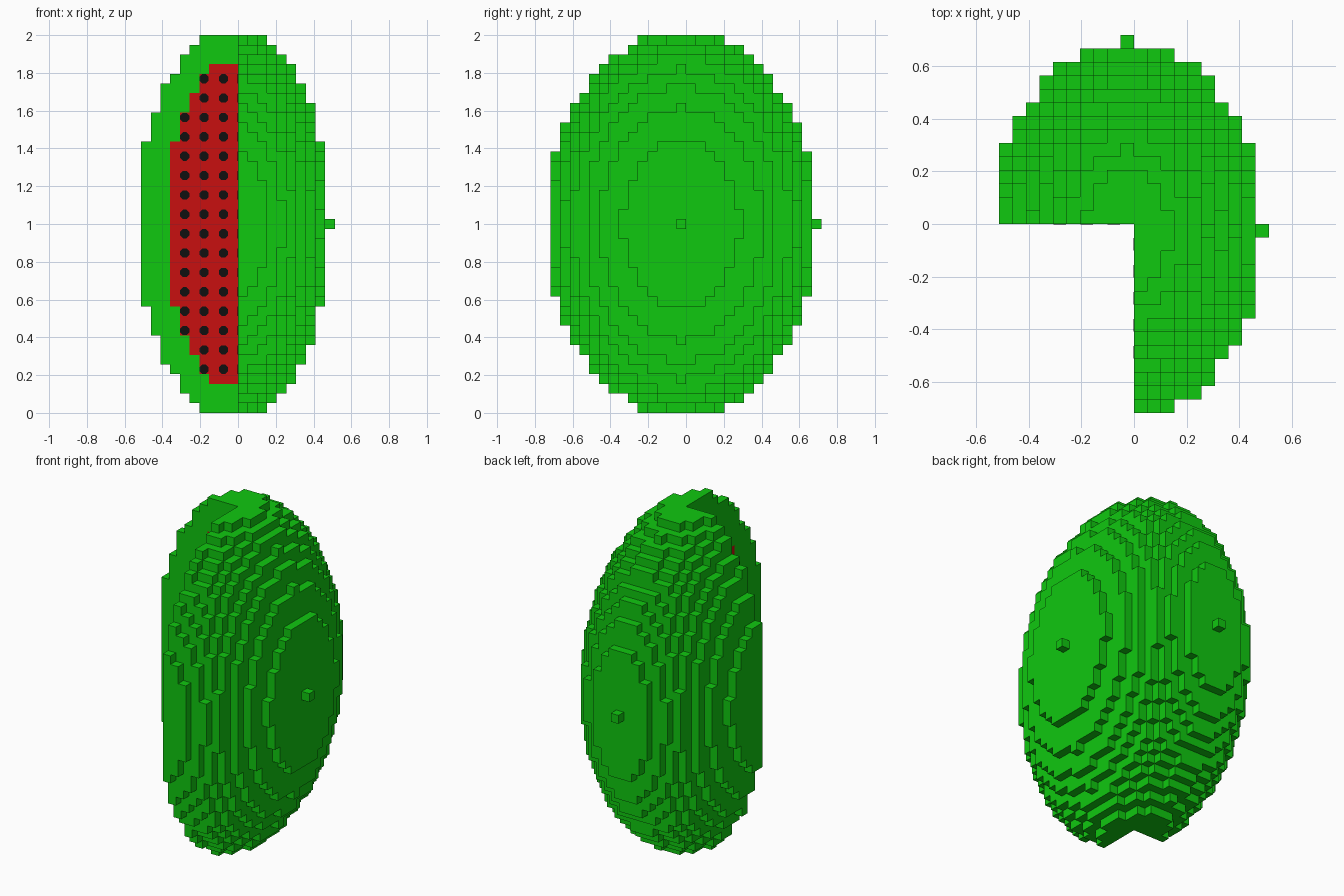
import bpy, bmesh, math
from mathutils import Matrix, Vector

cube = bpy.data.objects.get("Cube")
if cube:
    bpy.data.objects.remove(cube, do_unlink=True)

S = 2 / 39                  # block size
RIND = (10, 14, 20)         # outer radii in blocks
FLESH = (7, 11, 17)         # inner radii in blocks


def material(name, rgb):
    m = bpy.data.materials.new(name)
    m.use_nodes = True
    m.diffuse_color = (*rgb, 1)
    m.node_tree.nodes["Principled BSDF"].inputs["Base Color"].default_value = (*rgb, 1)
    return m


GREEN = material("rind green", (0.005, 0.58, 0.005))
RED = material("flesh red", (0.58, 0.005, 0.005))
BLACK = material("seed black", (0.005, 0.005, 0.005))


def inside(c, radii):
    return sum((a / r) ** 2 for a, r in zip(c, radii)) <= 1


def solid(c):
    # Block ellipsoid with the front quarter cut away
    return inside(c, RIND) and not (c[0] <= 0 and c[1] <= 0)


def centre(c):
    return Vector(((c[0] - 0.5) * S, (c[1] - 0.5) * S, 1 + c[2] * S))


def finish(name, bm, mat):
    bmesh.ops.remove_doubles(bm, verts=bm.verts, dist=1e-5)
    me = bpy.data.meshes.new(name)
    bm.to_mesh(me)
    bm.free()
    me.materials.append(mat)
    ob = bpy.data.objects.new(name, me)
    bpy.context.collection.objects.link(ob)


def add_face(bm, c, axis, sign):
    # One square side of a block, wound to face outwards
    n, u, v = Vector(), Vector(), Vector()
    n[axis], u[(axis + 1) % 3], v[(axis + 2) % 3] = sign, sign, 1
    mid = centre(c) + n * S / 2
    bm.faces.new([bm.verts.new(mid + (u * a + v * b) * S / 2)
                  for a, b in ((-1, -1), (1, -1), (1, 1), (-1, 1))])


def add_seed(bm, c, axis):
    # Thin eight-sided plate on a cut wall
    pos = centre(c)
    pos[axis] -= S / 2
    turn = Matrix.Rotation(math.pi / 2, 4, 'Y' if axis == 0 else 'X')
    spin = Matrix.Rotation(math.pi / 8, 4, 'Z')
    r = 0.0242 / math.cos(math.pi / 8)
    bmesh.ops.create_cone(bm, cap_ends=True, segments=8, radius1=r, radius2=r,
                          depth=0.004, matrix=Matrix.Translation(pos) @ turn @ spin)


rind, flesh, seeds = bmesh.new(), bmesh.new(), bmesh.new()
blocks = [(x, y, z) for x in range(-10, 11) for y in range(-14, 15)
          for z in range(-20, 21) if solid((x, y, z))]

# Keep only exposed sides; inner blocks are flesh, with a seed on every other one
for c in blocks:
    for axis in range(3):
        for sign in (-1, 1):
            near = list(c)
            near[axis] += sign
            if solid(near):
                continue
            if inside(c, FLESH):
                add_face(flesh, c, axis, sign)
                if all(a % 2 for a in c):
                    add_seed(seeds, c, axis)
            else:
                add_face(rind, c, axis, sign)

finish("rind", rind, GREEN)
finish("flesh", flesh, RED)
finish("seeds", seeds, BLACK)
